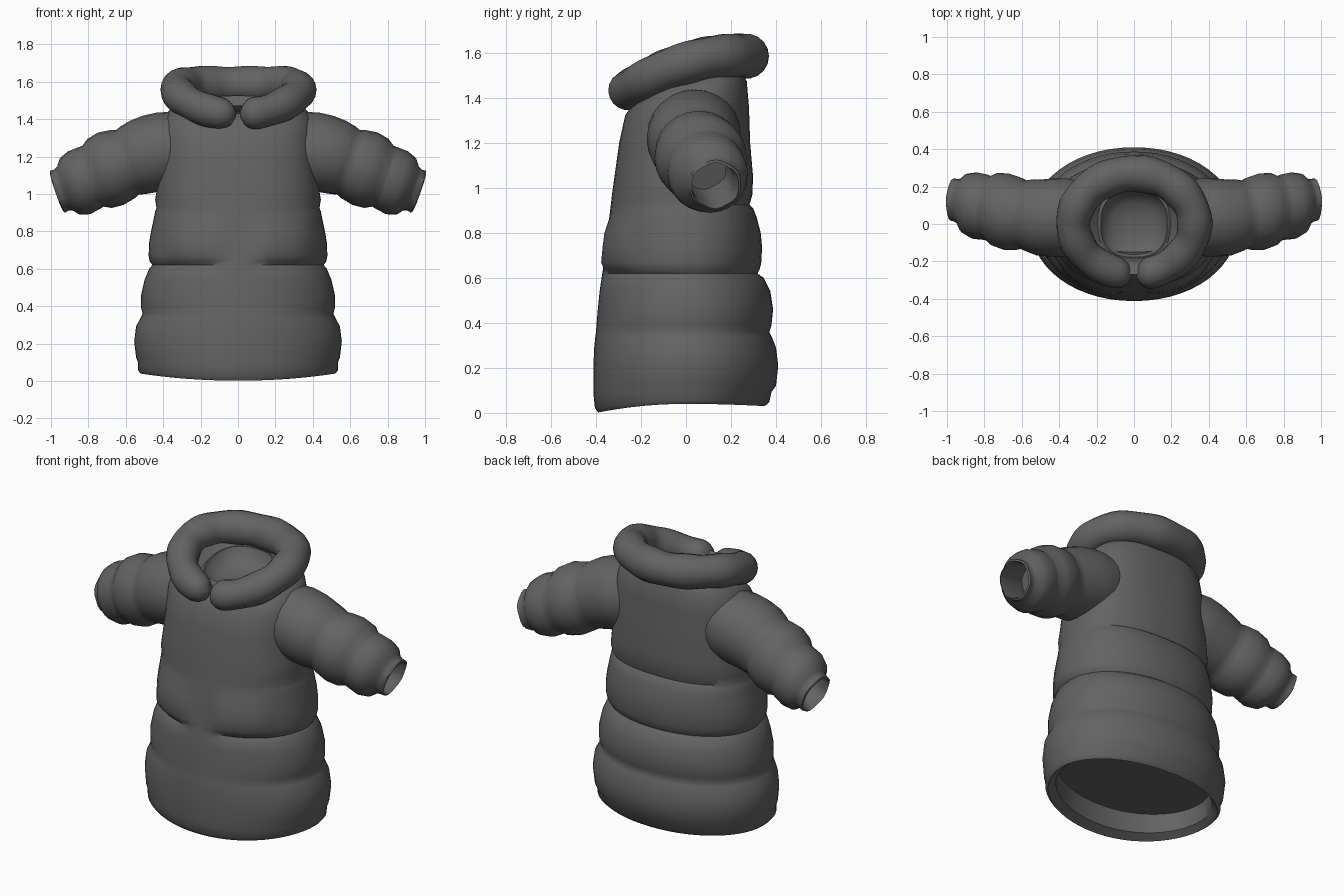
import bpy, bmesh, math
from mathutils import Vector

default = bpy.data.objects.get("Cube")
if default:
    bpy.data.objects.remove(default)

TAU = math.tau
fabric = bpy.data.materials.new("charcoal fabric")
fabric.use_nodes = True
grey = (0.125, 0.125, 0.125, 1)
fabric.diffuse_color = grey
fabric.node_tree.nodes["Principled BSDF"].inputs["Base Color"].default_value = grey
fabric.node_tree.nodes["Principled BSDF"].inputs["Roughness"].default_value = 0.8


def loft(name, rings, cap_start=True, cap_end=True):
    """Skin a list of equal closed rings into one smooth object."""
    bm = bmesh.new()
    loops = [[bm.verts.new(p) for p in ring] for ring in rings]
    count = len(loops[0])
    for lower, upper in zip(loops, loops[1:]):
        for i in range(count):
            j = (i + 1) % count
            bm.faces.new((lower[i], lower[j], upper[j], upper[i]))
    if cap_start:
        bm.faces.new(loops[0][::-1])
    if cap_end:
        bm.faces.new(loops[-1])
    bmesh.ops.recalc_face_normals(bm, faces=bm.faces)
    mesh = bpy.data.meshes.new(name)
    bm.to_mesh(mesh)
    bm.free()
    mesh.materials.append(fabric)
    obj = bpy.data.objects.new(name, mesh)
    bpy.context.collection.objects.link(obj)
    bpy.ops.object.select_all(action="DESELECT")
    obj.select_set(True)
    bpy.context.view_layer.objects.active = obj
    bpy.ops.object.shade_smooth_by_angle(angle=math.radians(50))
    return obj


def power(v, e):
    return math.copysign(abs(v) ** e, v)


def step(lo, hi, v):
    t = max(0, min(1, (v - lo) / (hi - lo)))
    return t * t * (3 - 2 * t)


def body_ring(z, half, front, back, tilt=0, pads=True, count=56):
    """Oval that turns boxier upward; dipping hem, pocket pads on the front."""
    e = 0.97 - 0.17 * step(0.5, 1.2, z)
    ring = []
    for i in range(count):
        a = TAU * i / count
        c, s = power(math.cos(a), e), power(math.sin(a), e)
        x = half * c
        y = s * (front if s < 0 else back)
        h = z + tilt * y
        if z < 0.3:
            dip = 0.038 if s < 0 else 0.01
            h += (1 - z / 0.3) * (0.04 - dip * s * s)
        if pads and s < 0:
            beside = step(0.07, 0.13, abs(x))
            pad = beside * (1 - step(0.34, 0.42, abs(x)))
            pad *= step(0.63, 0.67, z) * (1 - step(0.78, 0.9, z))
            seam = beside * (1 - step(0, 0.02, abs(z - 0.62)))
            y += 0.014 * seam - 0.024 * pad
        ring.append(Vector((x, y, h)))
    return ring


# Quilted body: closed underside, hem fold, then the outer shell
hem = [body_ring(z, h, d, d, pads=False) for z, h, d in
       ((0.15, 0.47, 0.33), (0.03, 0.48, 0.34))]
shell_profile = [
    # height, half width, front depth, back depth
    (0, 0.52, 0.39, 0.35), (0.02, 0.535, 0.405, 0.37), (0.07, 0.535, 0.41, 0.38),
    (0.1, 0.545, 0.412, 0.4), (0.2, 0.555, 0.412, 0.41), (0.29, 0.545, 0.408, 0.4),
    (0.34, 0.52, 0.403, 0.38), (0.36, 0.51, 0.4, 0.37), (0.39, 0.518, 0.398, 0.38),
    (0.46, 0.518, 0.392, 0.387), (0.54, 0.5, 0.384, 0.375), (0.6, 0.475, 0.375, 0.345),
    (0.62, 0.458, 0.372, 0.318), (0.64, 0.472, 0.369, 0.328), (0.67, 0.478, 0.365, 0.335),
    (0.74, 0.475, 0.357, 0.338), (0.8, 0.465, 0.35, 0.332), (0.87, 0.45, 0.341, 0.314),
    (0.91, 0.442, 0.336, 0.298), (0.925, 0.436, 0.334, 0.282), (0.97, 0.443, 0.329, 0.295),
    (1.05, 0.43, 0.318, 0.298), (1.2, 0.412, 0.297, 0.285)]
shell = [body_ring(*row) for row in shell_profile]
shoulders = [body_ring(*row) for row in
             ((1.34, 0.405, 0.27, 0.28, 0.06), (1.42, 0.385, 0.235, 0.27, 0.2),
              (1.47, 0.33, 0.2, 0.24, 0.25), (1.48, 0.27, 0.15, 0.2, 0.3))]
loft("coat_body", hem + shell + shoulders, True, False)


# Puffy sleeves with an open, gathered cuff
def sleeve_ring(x, y, z, r, side, gather=0, count=24):
    axis = Vector((0.94, 0.06, -0.33)).normalized()
    u = axis.cross(Vector((0, 1, 0))).normalized()
    v = axis.cross(u)
    ring = []
    for i in range(count):
        a = TAU * i / count
        rr = r * (1 + gather * math.cos(6 * a))
        p = Vector((x, y, z)) + rr * (u * math.cos(a) + v * math.sin(a))
        ring.append(Vector((p.x * side, p.y, p.z)))
    return ring


sleeve_path = [
    # centre x, y, z and radius
    (0.2, 0.03, 1.28, 0.17), (0.36, 0.035, 1.24, 0.208), (0.44, 0.035, 1.22, 0.21),
    (0.51, 0.035, 1.2, 0.203), (0.565, 0.045, 1.18, 0.192), (0.59, 0.05, 1.17, 0.183),
    (0.615, 0.055, 1.16, 0.193), (0.68, 0.065, 1.135, 0.205), (0.74, 0.078, 1.11, 0.196),
    (0.775, 0.085, 1.095, 0.172), (0.795, 0.09, 1.085, 0.175), (0.85, 0.098, 1.06, 0.178),
    (0.9, 0.11, 1.04, 0.16), (0.925, 0.12, 1.03, 0.125), (0.945, 0.125, 1.02, 0.116)]
cuff_path = [(0.965, 0.13, 1.012, 0.116), (0.97, 0.13, 1.01, 0.106),
             (0.93, 0.12, 1.025, 0.098), (0.78, 0.08, 1.09, 0.1)]
for side, label in ((1, "left"), (-1, "right")):
    rings = [sleeve_ring(*row, side) for row in sleeve_path]
    rings += [sleeve_ring(*row, side, gather=0.03) for row in cuff_path]
    loft(label + "_sleeve", rings)


# Padded collar: a sloping roll whose rounded ends meet at the throat
def collar_point(th):
    c = math.cos(th)
    return Vector((0.325 * math.sin(th), -0.27 * c, 1.555 - 0.08 * c - 0.05 * c * c))


rings = []
steps = 80
for k in range(steps + 1):
    u = k / steps
    th = 0.03 + u * (TAU - 0.06)
    centre = collar_point(th)
    tangent = (collar_point(th + 0.01) - collar_point(th - 0.01)).normalized()
    across = tangent.cross(Vector((0, 0, 1))).normalized()
    rise = across.cross(tangent)
    near = min(1, u * 22, (1 - u) * 22)
    r = 0.086 + 0.006 * (1 - math.cos(th)) + 0.003 * math.sin(9 * th)
    r *= max(0.15, math.sqrt(1 - (1 - near) ** 2))
    rings.append([centre + r * (across * math.cos(TAU * i / 18) + rise * math.sin(TAU * i / 18))
                  for i in range(18)])
loft("collar_roll", rings)

# Neck lining: a bowl sunk inside the collar
bowl = [body_ring(z, r, r, r, tilt, pads=False, count=32) for z, r, tilt in
        ((1.54, 0.27, 0.25), (1.5, 0.225, 0.25), (1.48, 0.195, 0.2), (1.49, 0.178, 0.2),
         (1.45, 0.16, 0.15), (1.42, 0.11, 0.1), (1.41, 0.04, 0.1))]
loft("neck_lining", bowl, False, True)
